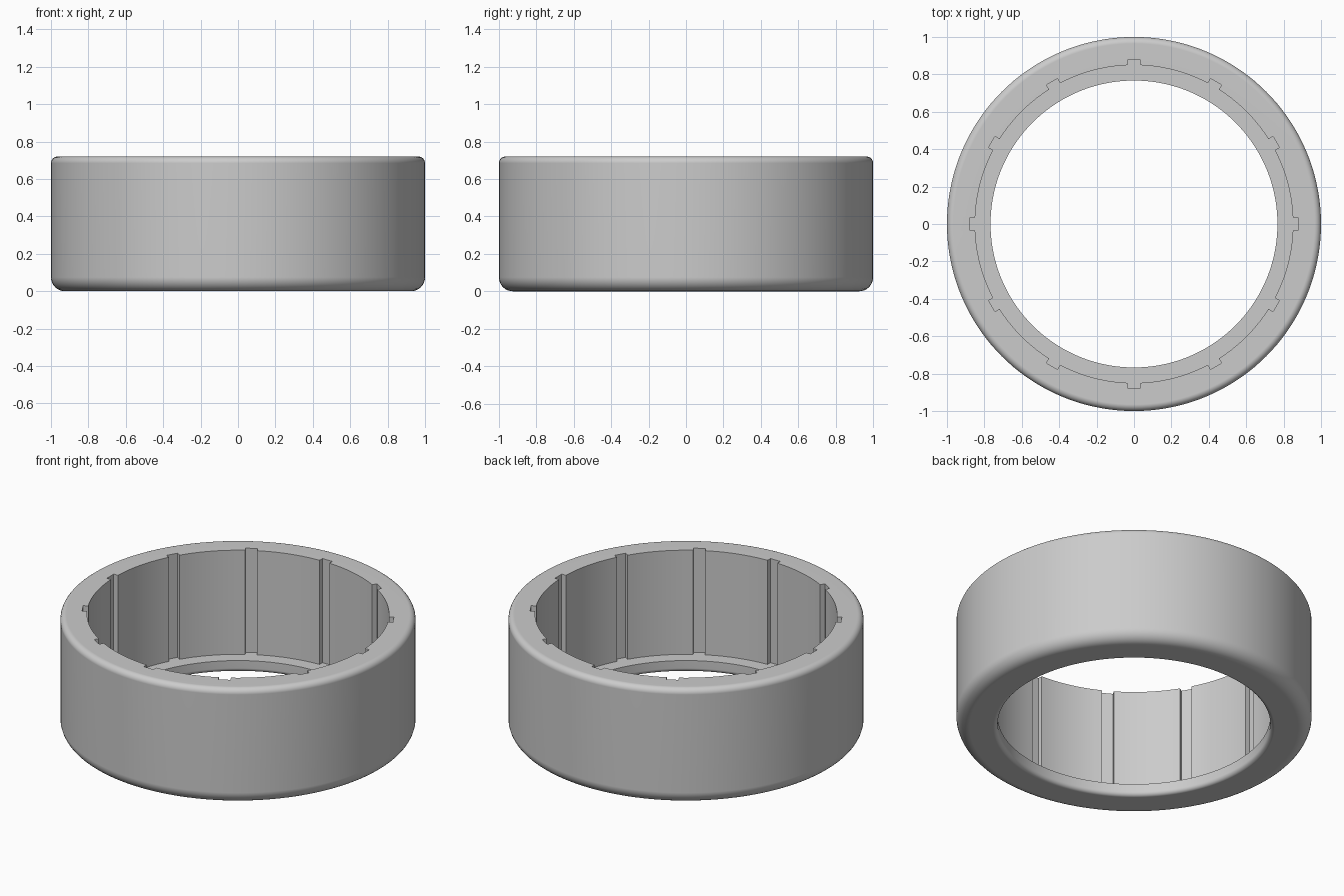
import bpy, bmesh
from math import sin, cos, pi, tau
from mathutils import Matrix, Vector

cube = bpy.data.objects.get("Cube")
if cube:
    bpy.data.objects.remove(cube, do_unlink=True)

HEIGHT, FLOOR = 0.72, 0.073
OUTER, CAVITY, HOLE, SLOT = 1.0, 0.85, 0.767, 0.878
SLOT_WIDTH, SLOTS, SEGMENTS = 0.068, 12, 144

grey = bpy.data.materials.new("plain grey")
grey.use_nodes = True
colour = (0.6, 0.6, 0.6, 1)
grey.diffuse_color = colour
grey.node_tree.nodes["Principled BSDF"].inputs["Base Color"].default_value = colour


def make_object(name, bm):
    bmesh.ops.recalc_face_normals(bm, faces=bm.faces)
    mesh = bpy.data.meshes.new(name)
    bm.to_mesh(mesh)
    bm.free()
    mesh.materials.append(grey)
    obj = bpy.data.objects.new(name, mesh)
    bpy.context.collection.objects.link(obj)
    return obj


def fillet(r, z, radius, start, steps):
    """Quarter arc around (r, z), anticlockwise from the start angle."""
    angles = [start + pi / 2 * i / steps for i in range(steps + 1)]
    return [(r + radius * cos(a), z + radius * sin(a)) for a in angles]


# Ring profile: rounded hole edge, rounded outer edges, stepped cavity
lip, base, rim = 0.025, 0.075, 0.035
profile = fillet(HOLE + lip, lip, lip, pi, 5)
profile += fillet(OUTER - base, base, base, -pi / 2, 8)
profile += fillet(OUTER - rim, HEIGHT - rim, rim, 0, 6)
profile += [(CAVITY, HEIGHT), (CAVITY, FLOOR), (HOLE, FLOOR)]

# Lathe the profile
bm = bmesh.new()
columns = [[bm.verts.new((r * cos(a), r * sin(a), z)) for r, z in profile]
           for a in (tau * i / SEGMENTS for i in range(SEGMENTS))]
for i, here in enumerate(columns):
    there = columns[(i + 1) % SEGMENTS]
    for j in range(len(profile)):
        k = (j + 1) % len(profile)
        bm.faces.new((here[j], there[j], there[k], here[k]))
ring = make_object("ring_body", bm)

# Vertical slots around the cavity wall
bm = bmesh.new()
inner, top = CAVITY - 0.03, HEIGHT + 0.1
for i in range(SLOTS):
    place = (Matrix.Rotation(tau * i / SLOTS, 4, 'Z')
             @ Matrix.Translation(((inner + SLOT) / 2, 0, (FLOOR + top) / 2))
             @ Matrix.Diagonal(Vector((SLOT - inner, SLOT_WIDTH, top - FLOOR, 1))))
    bmesh.ops.create_cube(bm, size=1, matrix=place)
cutter = make_object("slot_cutter", bm)
cutter.hide_render = True

cut = ring.modifiers.new("slots", 'BOOLEAN')
cut.operation = 'DIFFERENCE'
cut.solver = 'EXACT'
cut.object = cutter

bpy.ops.object.select_all(action='DESELECT')
ring.select_set(True)
bpy.context.view_layer.objects.active = ring
bpy.ops.object.modifier_apply(modifier=cut.name)
bpy.data.objects.remove(cutter, do_unlink=True)

# Smooth curves, crisp steps
bpy.ops.object.shade_smooth_by_angle(angle=pi / 6)
weighted = ring.modifiers.new("even shading", 'WEIGHTED_NORMAL')
weighted.keep_sharp = True
